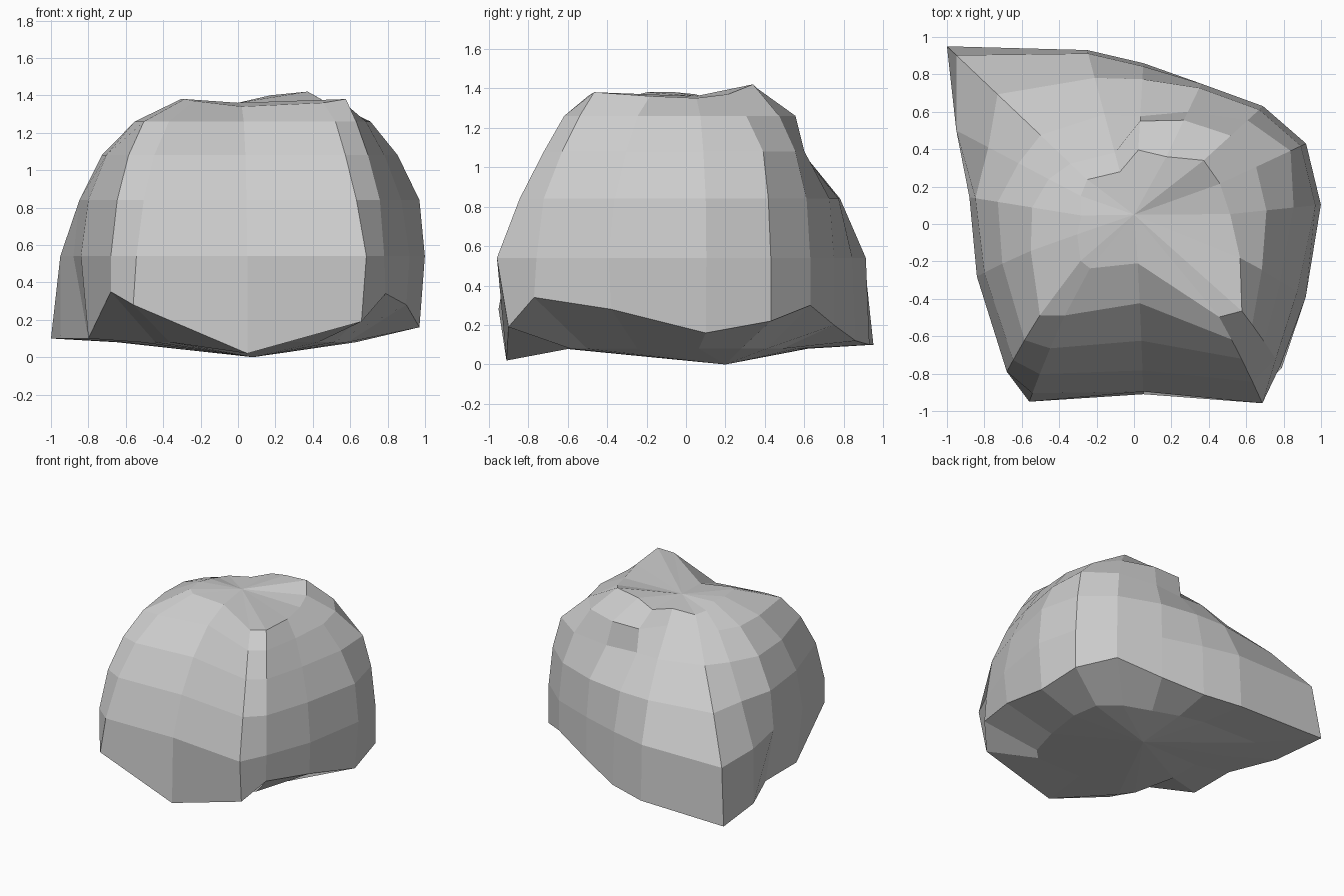
import bpy, bmesh

# Faceted boulder, lofted from vertical ribs that run round the outline.
# Rib: base x, base y, base z, scale at each LEVEL, scale and z of the crown
LEVELS = (0.54, 0.84, 1.08, 1.26)
RIBS = [
    (0.05, -0.91, 0.02, 0.99, 0.91, 0.79, 0.62, 0.40, 1.34),
    (0.66, -0.90, 0.19, 1.04, 0.96, 0.87, 0.79, 0.69, 1.36),
    (0.79, -0.77, 0.34, 0.99, 0.96, 0.88, 0.80, 0.73, 1.38),
    (0.90, -0.38, 0.28, 1.02, 0.97, 0.87, 0.76, 0.63, 1.36),
    (0.97, 0.10, 0.16, 1.03, 1.00, 0.88, 0.73, 0.53, 1.35),
    (0.92, 0.43, 0.22, 1.00, 0.97, 0.91, 0.71, 0.50, 1.37),
    (0.69, 0.63, 0.30, 1.00, 0.97, 0.88, 0.75, 0.54, 1.42),
    (0.36, 0.75, 0.20, 1.00, 0.97, 0.80, 0.74, 0.48, 1.40),
    (0.05, 0.86, 0.12, 0.98, 0.90, 0.67, 0.64, 0.46, 1.36),
    (-0.25, 0.93, 0.10, 0.98, 0.84, 0.63, 0.41, 0.30, 1.35),
    (-1.00, 0.95, 0.10, 0.95, 0.73, 0.50, 0.34, 0.25, 1.33),
    (-0.95, 0.50, 0.10, 1.00, 0.82, 0.65, 0.48, 0.30, 1.34),
    (-0.80, 0.13, 0.10, 1.10, 1.06, 0.91, 0.68, 0.35, 1.37),
    (-0.80, -0.26, 0.10, 1.05, 1.00, 0.88, 0.69, 0.38, 1.38),
    (-0.68, -0.79, 0.35, 1.00, 0.95, 0.86, 0.74, 0.42, 1.38),
    (-0.56, -0.95, 0.28, 0.97, 0.90, 0.80, 0.66, 0.42, 1.37),
]

bm = bmesh.new()
columns = []
for x, y, zb, *scales, crown, zc in RIBS:
    # underside, widest edge, wall levels, crown; the front leans back more
    pts = [(0.65, 0.08), (1.0, zb), *zip(scales, LEVELS), (crown, zc)]
    lean = 1.6 if y < 0 else 1.0
    columns.append([bm.verts.new((x * s, y * s ** (lean if z > 0.5 else 1), z))
                    for s, z in pts])

bottom = bm.verts.new((0.08, 0.20, 0.0))
top = bm.verts.new((0.0, 0.05, 1.36))

# walls between neighbouring ribs, then fans closing bottom and top
for a, b in zip(columns, columns[1:] + columns[:1]):
    for i in range(len(a) - 1):
        bm.faces.new((a[i], b[i], b[i + 1], a[i + 1]))
    bm.faces.new((bottom, b[0], a[0]))
    bm.faces.new((top, a[-1], b[-1]))

bmesh.ops.recalc_face_normals(bm, faces=bm.faces)
mesh = bpy.data.meshes.new("boulder")
bm.to_mesh(mesh)
bm.free()
boulder = bpy.data.objects.new("boulder", mesh)
bpy.context.collection.objects.link(boulder)
